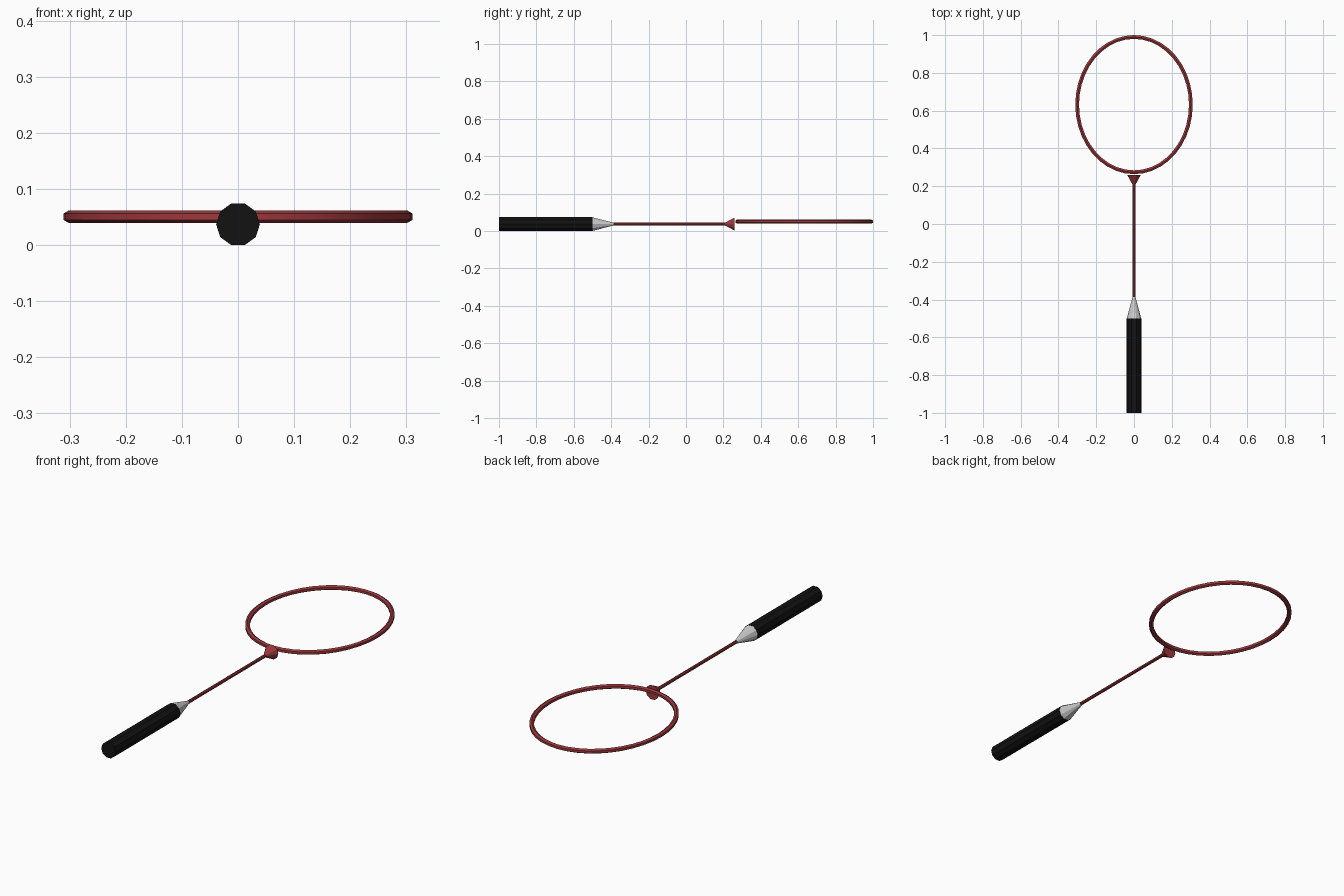
import bpy, math

if "Cube" in bpy.data.objects:
    bpy.data.objects.remove(bpy.data.objects["Cube"])

ZC = 0.037  # height of the grip and shaft axis


def material(name, rgb):
    m = bpy.data.materials.new(name)
    m.diffuse_color = (*rgb, 1)
    m.use_nodes = True
    m.node_tree.nodes["Principled BSDF"].inputs["Base Color"].default_value = m.diffuse_color
    return m


red = material("red_paint", (0.33, 0.04, 0.045))
black = material("black_grip", (0.006, 0.006, 0.006))


def add_mesh(name, verts, faces, mat):
    me = bpy.data.meshes.new(name)
    me.from_pydata(verts, [], faces)
    ob = bpy.data.objects.new(name, me)
    bpy.context.collection.objects.link(ob)
    if mat:
        me.materials.append(mat)
    bpy.ops.object.select_all(action='DESELECT')
    ob.select_set(True)
    bpy.context.view_layer.objects.active = ob
    bpy.ops.object.mode_set(mode='EDIT')
    bpy.ops.mesh.select_all(action='SELECT')
    bpy.ops.mesh.normals_make_consistent(inside=False)
    bpy.ops.object.mode_set(mode='OBJECT')
    bpy.ops.object.shade_smooth_by_angle(angle=math.radians(30))
    return ob


def rod(name, y0, r0, y1, r1, mat=None, n=10):
    """Capped tapered prism running along y."""
    verts = [(r * math.cos(math.tau * i / n), y, ZC + r * math.sin(math.tau * i / n))
             for y, r in ((y0, r0), (y1, r1)) for i in range(n)]
    faces = [(i, (i + 1) % n, n + (i + 1) % n, n + i) for i in range(n)]
    faces += [tuple(range(n)), tuple(range(n, 2 * n))]
    return add_mesh(name, verts, faces, mat)


def oval_ring(name, cy, cz, rx, ry, tube, mat, seg=40, sides=6):
    """Oval hoop with a hexagonal section, flat on its outer rim."""
    verts = []
    for i in range(seg):
        a = math.tau * i / seg
        for j in range(sides):
            b = math.tau * (j + 0.5) / sides
            d = tube * math.cos(b)
            verts.append(((rx + d) * math.cos(a), cy + (ry + d) * math.sin(a),
                          cz + tube * math.sin(b)))
    faces = []
    for i in range(seg):
        k = (i + 1) % seg
        for j in range(sides):
            l = (j + 1) % sides
            faces.append((i * sides + j, k * sides + j, k * sides + l, i * sides + l))
    return add_mesh(name, verts, faces, mat)


# Grip and its tapered collar
rod("grip", -1.0, 0.039, -0.5, 0.039, black)
rod("grip_collar", -0.5, 0.038, -0.38, 0.006)

# Shaft and the flared joint to the head
rod("shaft", -0.45, 0.008, 0.25, 0.008, red)
rod("head_joint", 0.205, 0.006, 0.26, 0.036, red)

# Head hoop
oval_ring("head_frame", 0.632, 0.0505, 0.301, 0.358, 0.0115, red)
